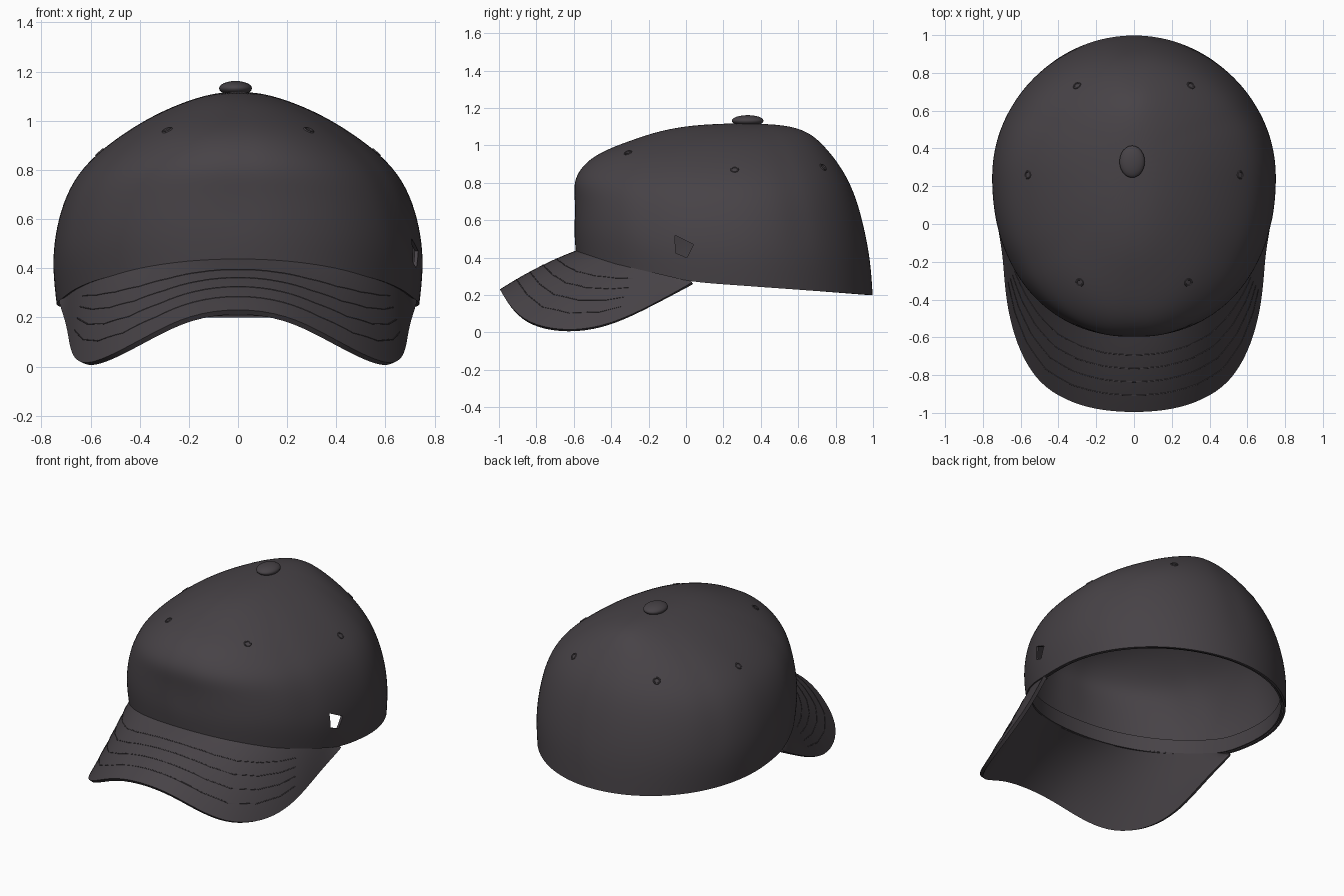
import bpy, bmesh, math
from mathutils import Vector

cube = bpy.data.objects.get("Cube")
if cube:
    bpy.data.objects.remove(cube, do_unlink=True)

cloth = bpy.data.materials.new("charcoal cloth")
cloth.use_nodes = True
COLOUR = (0.063, 0.055, 0.062, 1)
cloth.diffuse_color = COLOUR
shader = cloth.node_tree.nodes["Principled BSDF"]
shader.inputs["Base Color"].default_value = COLOUR
shader.inputs["Roughness"].default_value = 0.9

SEGMENTS = 48
CENTRE_Y = 0.25
# crown levels: height, front y, back y, half width
LEVELS = [
    (0.20, -0.59, 1.0, 0.74), (0.36, -0.60, 0.99, 0.757), (0.50, -0.60, 0.97, 0.748),
    (0.65, -0.60, 0.935, 0.715), (0.78, -0.607, 0.89, 0.655), (0.88, -0.57, 0.835, 0.56),
    (0.96, -0.48, 0.775, 0.45), (1.03, -0.29, 0.71, 0.33), (1.08, -0.14, 0.64, 0.21),
    (1.11, 0.04, 0.53, 0.11),
]
# outer brim edge from the middle to the side
BRIM_EDGE = [
    (0, -1.0, 0.24), (0.2, -0.985, 0.212), (0.36, -0.935, 0.13), (0.505, -0.845, 0.05),
    (0.605, -0.68, 0.01), (0.66, -0.5, 0.02), (0.685, -0.33, 0.075),
    (0.695, -0.15, 0.165), (0.73, 0.03, 0.265),
]


def add_object(name, verts, faces):
    mesh = bpy.data.meshes.new(name)
    mesh.from_pydata(verts, [], faces)
    obj = bpy.data.objects.new(name, mesh)
    bpy.context.collection.objects.link(obj)
    mesh.materials.append(cloth)
    return obj


def activate(obj):
    bpy.ops.object.select_all(action="DESELECT")
    obj.select_set(True)
    bpy.context.view_layer.objects.active = obj


def modify(obj, kind, **settings):
    mod = obj.modifiers.new(kind.title(), kind)
    for key, value in settings.items():
        setattr(mod, key, value)
    activate(obj)
    bpy.ops.object.modifier_apply(modifier=mod.name)


def smooth(obj):
    activate(obj)
    bpy.ops.object.shade_smooth_by_angle(angle=math.radians(40))


def rim_lift(y):
    """The lower edge rises gently to the temples, then faster to the front."""
    if y > 0.03:
        return 0.07 * (1 - y) / 0.97
    return 0.07 + 0.15 * (0.03 - y) / 0.63


def crown_point(level, angle, scale=1.0):
    z, front, back, half = level
    s, c = math.sin(angle), math.cos(angle)
    power = 0.92 if c > 0 else 1.0
    x = math.copysign(abs(s) ** power, s) * half * scale
    depth = CENTRE_Y - front if c > 0 else back - CENTRE_Y
    y = CENTRE_Y - math.copysign(abs(c) ** power, c) * depth * scale
    fade = max(0, 1 - (z - 0.2) / 0.65)
    return Vector((x, y, z + rim_lift(y) * fade))


# crown: stacked rings with a slight groove at each of the six panel seams
verts, faces = [], []
for level in LEVELS:
    for i in range(SEGMENTS):
        groove = 0.993 if i % (SEGMENTS // 6) == 0 and level[0] > 0.4 else 1.0
        verts.append(crown_point(level, math.tau * i / SEGMENTS, groove))
verts.append((0, 0.3, 1.12))
for k in range(len(LEVELS) - 1):
    for i in range(SEGMENTS):
        a, b = k * SEGMENTS + i, k * SEGMENTS + (i + 1) % SEGMENTS
        faces.append((a, b, b + SEGMENTS, a + SEGMENTS))
last = (len(LEVELS) - 1) * SEGMENTS
for i in range(SEGMENTS):
    faces.append((last + i, last + (i + 1) % SEGMENTS, len(verts) - 1))
crown = add_object("crown", verts, faces)
modify(crown, "SUBSURF", levels=2)
modify(crown, "SOLIDIFY", thickness=0.014, offset=-1)

# small four-cornered opening on the left side
corners = [(-0.06, 0.52), (-0.055, 0.425), (0.005, 0.40), (0.04, 0.47)]
cutter = add_object(
    "opening_cutter",
    [(x, y, z) for x in (0.5, 0.95) for y, z in corners],
    [(0, 1, 2, 3), (7, 6, 5, 4)] + [(i, i + 4, (i + 1) % 4 + 4, (i + 1) % 4) for i in range(4)],
)
bm = bmesh.new()
bm.from_mesh(cutter.data)
bmesh.ops.recalc_face_normals(bm, faces=bm.faces)
bm.to_mesh(cutter.data)
bm.free()
cutter.hide_render = True
modify(crown, "BOOLEAN", operation="DIFFERENCE", object=cutter, solver="EXACT")
bpy.data.objects.remove(cutter, do_unlink=True)
smooth(crown)

# sweatband inside the lower edge
verts, faces = [], []
for rise in (0.004, 0.1):
    for i in range(SEGMENTS):
        p = crown_point(LEVELS[0], math.tau * i / SEGMENTS, 0.975)
        verts.append(p + Vector((0, 0, rise)))
for i in range(SEGMENTS):
    j = (i + 1) % SEGMENTS
    faces.append((i, j, j + SEGMENTS, i + SEGMENTS))
sweatband = add_object("sweatband", verts, faces)
modify(sweatband, "SUBSURF", levels=1)
modify(sweatband, "SOLIDIFY", thickness=0.01, offset=-1)
smooth(sweatband)

# brim: lofted from the crown rim to the curved outer edge
STEPS = len(BRIM_EDGE) - 1
ROWS = 6
COLUMNS = 2 * STEPS + 1


def brim_point(column, v):
    n = column - STEPS
    x, y, z = BRIM_EDGE[abs(n)]
    outer = Vector((math.copysign(x, n), y, z))
    angle = math.radians(76) * n / STEPS
    inner = crown_point(LEVELS[0], angle, 0.985)
    inner.z += 0.03 * math.cos(angle)
    p = inner.lerp(outer, v)
    p.z += 0.06 * v * (1 - v) * math.cos(angle)
    return p


verts = [brim_point(i, r / ROWS) for r in range(ROWS + 1) for i in range(COLUMNS)]
faces = []
for r in range(ROWS):
    for i in range(COLUMNS - 1):
        a = r * COLUMNS + i
        faces.append((a, a + COLUMNS, a + COLUMNS + 1, a + 1))
brim = add_object("brim", verts, faces)
modify(brim, "SUBSURF", levels=2)
modify(brim, "SOLIDIFY", thickness=0.022, offset=-1)
smooth(brim)

# stitch rows across the brim
for row in range(4):
    curve = bpy.data.curves.new("brim_stitch", "CURVE")
    curve.dimensions = "3D"
    curve.bevel_depth = 0.0025
    curve.bevel_resolution = 1
    spline = curve.splines.new("POLY")
    path = [brim_point(i, 0.3 + 0.17 * row) for i in range(2, COLUMNS - 2)]
    points = [p.lerp(q, t / 4) for p, q in zip(path, path[1:]) for t in range(4)]
    spline.points.add(len(points) - 1)
    for target, p in zip(spline.points, points):
        _, near, _, _ = brim.closest_point_on_mesh(p + Vector((0, 0, 0.02)))
        target.co = (*near, 1)
    curve.materials.append(cloth)
    stitch = bpy.data.objects.new(f"brim_stitch_{row + 1}", curve)
    bpy.context.collection.objects.link(stitch)

# button on top
bpy.ops.mesh.primitive_uv_sphere_add(segments=24, ring_count=12, radius=1, location=(-0.01, 0.33, 1.132))
button = bpy.context.object
button.name = "top_button"
button.scale = (0.067, 0.085, 0.03)
button.data.materials.append(cloth)
smooth(button)

# eyelets, one on each panel
for side, sign in (("left", 1), ("right", -1)):
    for place, guess in (("front", (0.3, -0.32, 0.97)), ("side", (0.58, 0.26, 0.87)), ("back", (0.32, 0.76, 0.89))):
        x, y, z = guess
        _, spot, normal, _ = crown.closest_point_on_mesh(Vector((sign * x, y, z + 0.02)))
        bpy.ops.mesh.primitive_torus_add(
            major_radius=0.018, minor_radius=0.005, major_segments=16, minor_segments=6,
            location=spot, rotation=normal.to_track_quat("Z", "Y").to_euler())
        eyelet = bpy.context.object
        eyelet.name = f"{side}_{place}_eyelet"
        eyelet.data.materials.append(cloth)
        smooth(eyelet)
